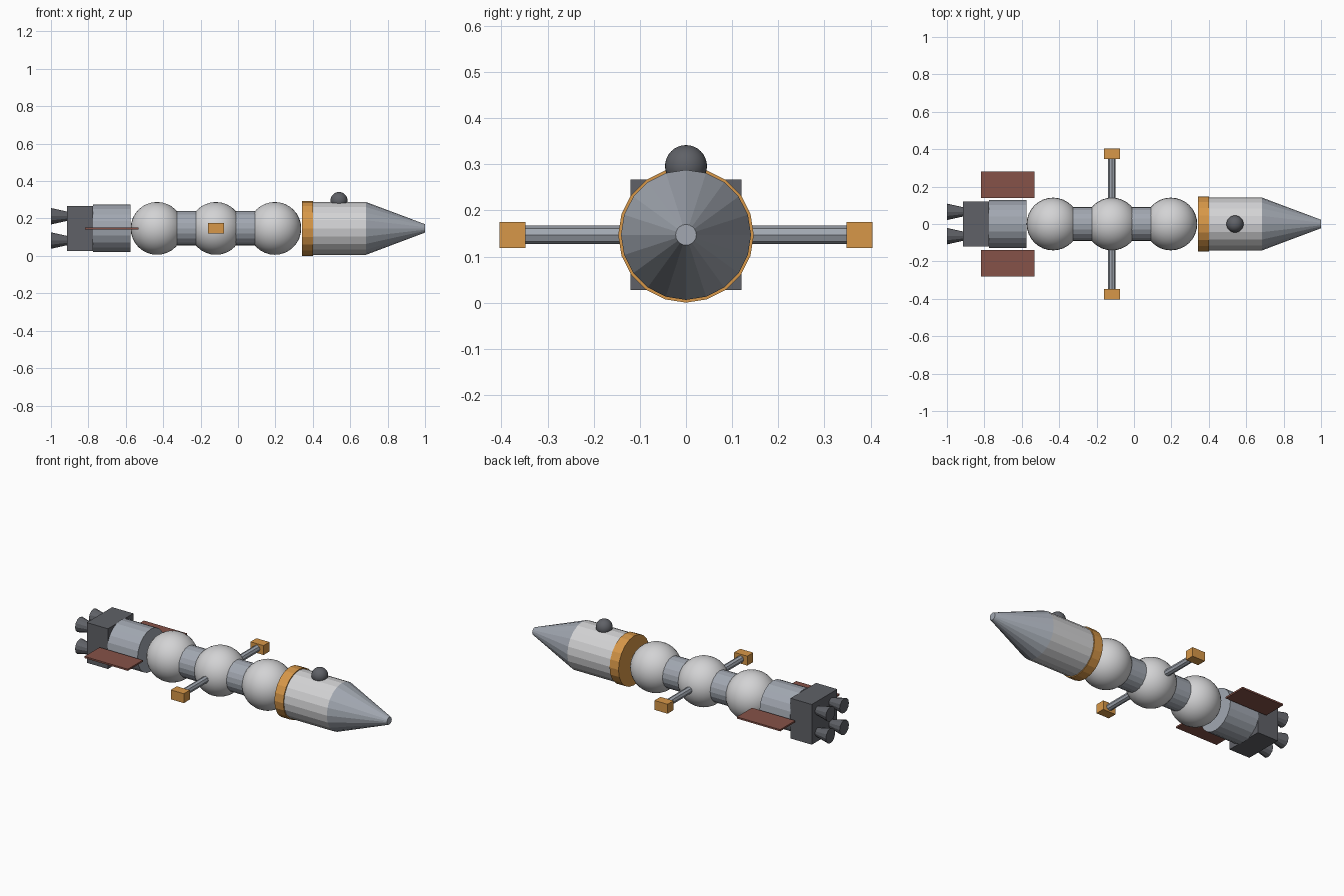
import bpy
import math
from mathutils import Matrix

cube = bpy.data.objects.get("Cube")
if cube:
    bpy.data.objects.remove(cube, do_unlink=True)

AXIS_Z = 0.147
MID_X = -0.118
SPACING = 0.315


def material(name, rgb):
    m = bpy.data.materials.new(name)
    m.use_nodes = True
    m.diffuse_color = (*rgb, 1)
    m.node_tree.nodes["Principled BSDF"].inputs["Base Color"].default_value = (*rgb, 1)
    return m


HULL = material("light_hull", (0.65, 0.65, 0.66))
STEEL = material("blue_grey_metal", (0.36, 0.39, 0.44))
DARK = material("dark_grey", (0.115, 0.12, 0.135))
ORANGE = material("orange", (0.68, 0.31, 0.065))
PANEL = material("red_brown_panel", (0.24, 0.085, 0.065))


def finish(name, mat):
    ob = bpy.context.object
    ob.name = name
    ob.data.name = name
    ob.data.materials.append(mat)
    return ob


def tube_x(name, x0, x1, r0, r1, mat, y=0, z=AXIS_Z, sides=20):
    """Closed tube or cone along x, radius r0 at x0 and r1 at x1."""
    bpy.ops.mesh.primitive_cone_add(vertices=sides, radius1=r0, radius2=r1, depth=x1 - x0)
    ob = finish(name, mat)
    ob.data.transform(Matrix.Rotation(math.pi / 2, 4, 'Y'))
    ob.location = ((x0 + x1) / 2, y, z)
    return ob


def box(name, centre, size, mat):
    bpy.ops.mesh.primitive_cube_add(size=1, location=centre)
    ob = finish(name, mat)
    ob.data.transform(Matrix.Diagonal((*size, 1)))
    return ob


def ball(name, centre, radius, mat):
    bpy.ops.mesh.primitive_uv_sphere_add(segments=32, ring_count=16, radius=radius, location=centre)
    bpy.ops.object.shade_smooth()
    return finish(name, mat)


# Command module: collar, body, nose cone and dome
tube_x("collar_ring", 0.343, 0.402, 0.147, 0.147, ORANGE)
tube_x("command_body", 0.39, 0.685, 0.141, 0.141, HULL)
tube_x("nose_cone", 0.685, 1.0, 0.141, 0.0225, STEEL)
ball("sensor_dome", (0.54, 0, 0.296), 0.0455, DARK)

# Three round habitats joined by short tunnels
for i, label in enumerate(("rear", "middle", "front")):
    ball(label + "_habitat", (MID_X + (i - 1) * SPACING, 0, AXIS_Z), 0.141, HULL)
for i, label in enumerate(("rear", "front")):
    x = MID_X + (i - 0.5) * SPACING
    tube_x(label + "_tunnel", x - 0.08, x + 0.08, 0.092, 0.092, STEEL)

# Service module and engine block
tube_x("service_module", -0.775, -0.575, 0.127, 0.127, STEEL)
box("engine_block", (-0.845, 0, AXIS_Z), (0.14, 0.24, 0.24), DARK)

# Four flared nozzles
for sy, side in ((1, "back"), (-1, "front")):
    for sz, level in ((1, "upper"), (-1, "lower")):
        tube_x(f"{level}_{side}_nozzle", -1.0, -0.91, 0.044, 0.024, DARK,
               y=sy * 0.065, z=AXIS_Z + sz * 0.065, sides=12)

# Side arms with pods, and radiator panels
for sy, side in ((1, "back"), (-1, "front")):
    bpy.ops.mesh.primitive_cylinder_add(vertices=8, radius=0.02, depth=0.27,
                                        location=(MID_X, sy * 0.225, AXIS_Z),
                                        rotation=(math.pi / 2, 0, 0))
    finish(side + "_arm", STEEL)
    box(side + "_pod", (MID_X, sy * 0.376, AXIS_Z), (0.086, 0.056, 0.056), ORANGE)
    box(side + "_radiator", (-0.675, sy * 0.209, AXIS_Z), (0.286, 0.142, 0.01), PANEL)
